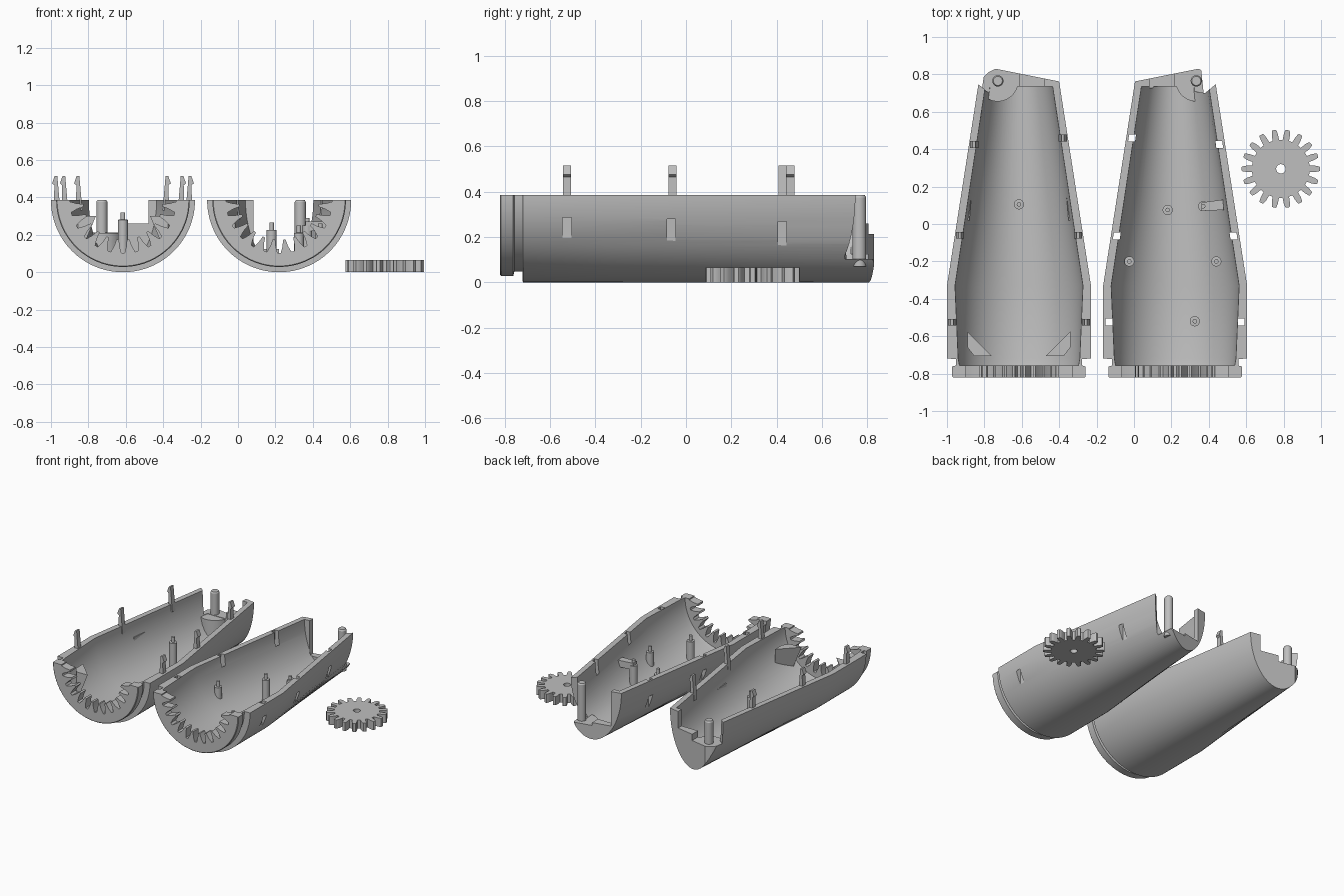
import bpy, bmesh, math

if "Cube" in bpy.data.objects:
    bpy.data.objects.remove(bpy.data.objects["Cube"])

R = 0.385          # shell radius and split-plane height
BEND, BACK = -0.33, 0.76
grey = bpy.data.materials.new("plastic grey")
grey.diffuse_color = (0.52, 0.52, 0.52, 1)
grey.use_nodes = True
grey.node_tree.nodes["Principled BSDF"].inputs["Base Color"].default_value = grey.diffuse_color


def make(name, bm):
    bmesh.ops.recalc_face_normals(bm, faces=bm.faces)
    me = bpy.data.meshes.new(name)
    bm.to_mesh(me)
    bm.free()
    me.materials.append(grey)
    ob = bpy.data.objects.new(name, me)
    bpy.context.collection.objects.link(ob)
    return ob


def loft(name, sections):
    """Skin closed rings of equal length and cap both ends."""
    bm = bmesh.new()
    rings = [[bm.verts.new(p) for p in s] for s in sections]
    n = len(rings[0])
    for a, b in zip(rings, rings[1:]):
        for i in range(n):
            j = (i + 1) % n
            bm.faces.new((a[i], a[j], b[j], b[i]))
    bm.faces.new(rings[0])
    bm.faces.new(rings[-1])
    return make(name, bm)


def prism(name, outline, z0, z1):
    return loft(name, [[(x, y, z) for x, y in outline] for z in (z0, z1)])


def turned(name, x, y, profile, n=32):
    """Upright round part from (radius, z) pairs."""
    return loft(name, [[(x + r * math.cos(2 * math.pi * (i + 0.5) / n),
                         y + r * math.sin(2 * math.pi * (i + 0.5) / n), z) for i in range(n)]
                       for r, z in profile])


def width(me):
    xs = [v.co.x for v in me.vertices]
    return max(xs) - min(xs) if xs else 0


def boolean(ob, cutter):
    """Subtract the cutter, trying the other solver if the part collapses."""
    before = ob.data.copy()
    for solver in ('MANIFOLD', 'EXACT'):
        m = ob.modifiers.new("cut", 'BOOLEAN')
        m.operation, m.object, m.solver = 'DIFFERENCE', cutter, solver
        bpy.context.view_layer.objects.active = ob
        bpy.ops.object.modifier_apply(modifier=m.name)
        same = len(ob.data.vertices) == len(before.vertices)
        if width(ob.data) > 0.6 * width(before) and not same:
            break
        ob.modifiers.clear()
        ob.data = before.copy()
    bpy.data.objects.remove(cutter)


def smooth(ob):
    bpy.ops.object.select_all(action='DESELECT')
    ob.select_set(True)
    bpy.context.view_layer.objects.active = ob
    bpy.ops.object.shade_smooth_by_angle(angle=math.radians(25))


def arc(cx, y, w, d, raise_to=None, n=64):
    """Lower half ellipse at y, optionally extended upward."""
    pts = [(cx - w * math.cos(math.pi * i / n), y, R - d * math.sin(math.pi * i / n))
           for i in range(n + 1)]
    if raise_to:
        pts += [(cx + w, y, raise_to), (cx - w, y, raise_to)]
    return pts


def gear_outline(teeth, steps, phase=0):
    """Tooth outline from (radius, fraction of the pitch) pairs, root to tip."""
    pts, p = [], 2 * math.pi / teeth
    side = [(r, -f) for r, f in steps] + [(r, f) for r, f in reversed(steps)]
    for k in range(teeth):
        for r, f in side:
            a = phase + (k + f / 2) * p
            pts.append((r * math.cos(a), r * math.sin(a)))
    return pts


def half_width(y):
    return R if y < BEND else R - 0.17 * (y - BEND) / (BACK - BEND)


def shell(name, cx, side, sill, floor):
    """Half housing; side is the direction of the hinge from the centre."""
    def at(pts):
        return [(cx + side * x, y) for x, y in pts]

    body = loft(name, [
        arc(cx, -0.82, 0.352, 0.352), arc(cx, -0.815, 0.357, 0.357),
        arc(cx, -0.762, 0.357, 0.357), arc(cx, -0.757, 0.338, 0.338),
        arc(cx, -0.721, 0.338, 0.338), arc(cx, -0.72, R, R),
        arc(cx, BEND, R, R), arc(cx, 0.95, half_width(0.95), R)])
    # slanted back end
    boolean(body, prism("end_cut", at([(-0.5, 0.705), (0.125, 0.83), (0.165, 0.81),
                                       (0.215, 0.757), (0.5, 0.757), (0.5, 1.2),
                                       (-0.5, 1.2)]), -0.3, 0.9))
    hx, hy = cx + side * 0.113, 0.765
    # hollow interior, leaving a round hinge platform at the back
    cavity = loft("cavity", [
        arc(cx, -0.757, 0.318, 0.318, 0.7), arc(cx, -0.72, 0.325, 0.325, 0.7),
        arc(cx, BEND, 0.342, 0.342, 0.7), arc(cx, 0.735, 0.18, 0.342, 0.7)])
    boolean(cavity, turned("platform", hx, hy, [(0.11, -0.2), (0.11, floor)]))
    boolean(body, cavity)
    # hinge recess and the opening through the back wall
    boolean(body, prism("hinge_recess", at([(0.0, 0.725), (0.16, 0.70), (0.23, 0.758),
                                            (0.23, 1.0), (0.0, 1.0)]), floor + 0.003, 0.8))
    boolean(body, prism("back_opening", at([(-0.137, 0.728), (0.06, 0.728), (0.06, 1.0),
                                            (-0.137, 1.0)]), sill, 0.82))
    # internal gear teeth in the front collar
    ring = gear_outline(24, [(0.213, 0.76), (0.25, 0.54), (0.284, 0.22)])
    boolean(body, loft("ring_cutter", [[(cx + x, y, R + z) for x, z in ring]
                                       for y in (-0.9, -0.75)]))
    smooth_parts.append(body)
    smooth_parts.append(turned(name + "_hinge_pin", hx, hy,
                               [(0.03, floor - 0.03), (0.03, R - 0.01), (0.024, R)]))
    return body


smooth_parts = []
L, Q = -0.615, 0.22
left = shell("left_shell", L, -1, 0.26, 0.21)
right = shell("right_shell", Q, 1, 0.125, 0.10)

# snap clips on the left shell, matching slots through the right shell
for s in (-1, 1):
    for y in (-0.525, -0.06, 0.425 if s < 0 else 0.46):
        off = half_width(y) - 0.03
        prof = [(-0.02, 0.33), (0.014, 0.33), (0.012, 0.465), (0.024, 0.475),
                (0.010, 0.515), (-0.004, 0.515), (-0.014, 0.40)]
        loft("snap_clip", [[(L + s * (off + x), y + d, z) for x, z in prof]
                           for d in (-0.018, 0.018)])
    for y in (-0.525, -0.065, 0.425 if s > 0 else 0.46):
        cut = [(Q + s * (half_width(y + d) - 0.03 + e), y + d)
               for d, e in ((-0.019, -0.02), (-0.019, 0.017), (0.019, 0.017), (0.019, -0.02))]
        boolean(right, prism("slot", cut, 0.08, 0.6))

# corner gussets and small wall ribs inside the left shell
for s in (-1, 1):
    tri = [(0.275, -0.575), (0.275, -0.66), (0.24, -0.705), (0.145, -0.705)]
    low = [(0.275, -0.575), (0.275, -0.66), (0.24, -0.705), (0.215, -0.705)]
    loft("corner_gusset", [[(L + s * x, y, 0.13) for x, y in low],
                           [(L + s * x, y, 0.30) for x, y in tri]])
    rib = [(0.255, 0.14), (0.265, 0.02), (0.30, 0.02), (0.285, 0.14)]
    prism("wall_rib", [(L + s * x, y) for x, y in rib], 0.25, 0.275)

# mounting posts with thin locating pegs
for x, y, base, top in ((L, 0.105, 0.02, 0.28), (0.18, 0.075, 0.025, 0.225),
                        (0.37, 0.095, 0.08, 0.25), (-0.025, -0.20, 0.125, 0.22),
                        (0.44, -0.20, 0.115, 0.22), (0.325, -0.52, 0.045, 0.21)):
    smooth_parts.append(turned("mounting_post", x, y, [
        (0.027, base), (0.027, top), (0.012, top + 0.001), (0.012, top + 0.04)], 24))

# bracket joining one post to the right wall
prism("post_bracket", [(0.36, 0.07), (0.48, 0.075), (0.475, 0.13), (0.36, 0.115)], 0.22, 0.27)

# separate spur gear lying flat
outline = gear_outline(18, [(0.155, 0.64), (0.185, 0.52), (0.205, 0.36), (0.21, 0.26)])
gear = prism("spur_gear", [(0.785 + x, 0.295 + y) for x, y in outline], 0, 0.065)
boolean(gear, turned("bore", 0.785, 0.295, [(0.025, -0.1), (0.025, 0.2)]))
smooth_parts.append(gear)

for ob in smooth_parts:
    smooth(ob)
